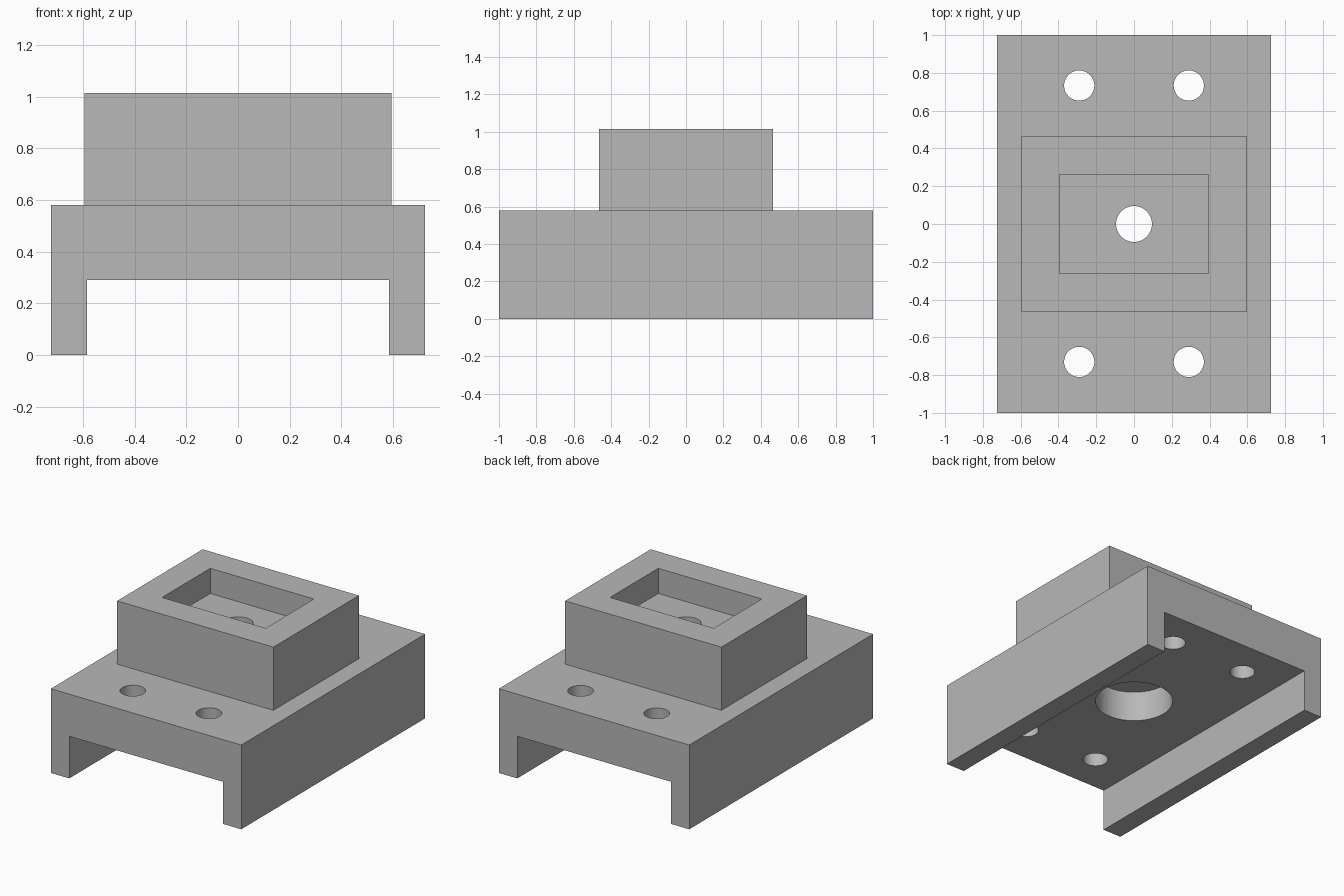
import bpy
import bmesh
from mathutils import Matrix, Vector

if "Cube" in bpy.data.objects:
    bpy.data.objects.remove(bpy.data.objects["Cube"], do_unlink=True)

# Overall dimensions
WIDTH, LENGTH = 1.45, 2.0
BASE_TOP, CHANNEL_TOP, BLOCK_TOP = 0.58, 0.29, 1.015
POCKET_FLOOR, BORE_TOP = 0.842, 0.50

grey = bpy.data.materials.new("plain grey")
grey.use_nodes = True
colour = (0.48, 0.48, 0.48, 1)
grey.diffuse_color = colour
grey.node_tree.nodes["Principled BSDF"].inputs["Base Color"].default_value = colour


def finish(name, bm):
    mesh = bpy.data.meshes.new(name)
    bm.to_mesh(mesh)
    bm.free()
    mesh.materials.append(grey)
    obj = bpy.data.objects.new(name, mesh)
    bpy.context.collection.objects.link(obj)
    return obj


def box(name, width, length, low, high):
    bm = bmesh.new()
    place = Matrix.Translation((0, 0, (low + high) / 2))
    size = Matrix.Diagonal(Vector((width, length, high - low, 1)))
    bmesh.ops.create_cube(bm, size=1, matrix=place @ size)
    return finish(name, bm)


def cylinder(name, radius, x, y, low, high):
    bm = bmesh.new()
    bmesh.ops.create_cone(
        bm, cap_ends=True, segments=64, radius1=radius, radius2=radius,
        depth=high - low, matrix=Matrix.Translation((x, y, (low + high) / 2)))
    return finish(name, bm)


def combine(target, tool, operation):
    mod = target.modifiers.new(tool.name, "BOOLEAN")
    mod.operation = operation
    mod.solver = "EXACT"
    mod.object = tool
    bpy.context.view_layer.objects.active = target
    bpy.ops.object.modifier_apply(modifier=mod.name)
    bpy.data.objects.remove(tool, do_unlink=True)


# Channel-shaped base with a raised block on top
bracket = box("mounting_bracket", WIDTH, LENGTH, 0, BASE_TOP)
combine(bracket, box("channel", 1.17, LENGTH + 0.4, -0.2, CHANNEL_TOP), "DIFFERENCE")
combine(bracket, box("raised_block", 1.19, 0.93, 0.45, BLOCK_TOP), "UNION")

# Rectangular pocket, centre hole and the wide bore beneath it
combine(bracket, box("pocket", 0.79, 0.525, POCKET_FLOOR, 1.2), "DIFFERENCE")
combine(bracket, cylinder("wide_bore", 0.247, 0, 0, 0.1, BORE_TOP), "DIFFERENCE")
combine(bracket, cylinder("centre_hole", 0.095, 0, 0, 0.4, 0.95), "DIFFERENCE")

# Four screw holes through the base plate
for x in (-0.29, 0.29):
    for y in (-0.73, 0.733):
        combine(bracket, cylinder("screw_hole", 0.08, x, y, 0.1, 0.8), "DIFFERENCE")

# Smooth hole walls, crisp edges elsewhere
bpy.ops.object.select_all(action="DESELECT")
bracket.select_set(True)
bpy.context.view_layer.objects.active = bracket
bpy.ops.object.shade_smooth_by_angle()
